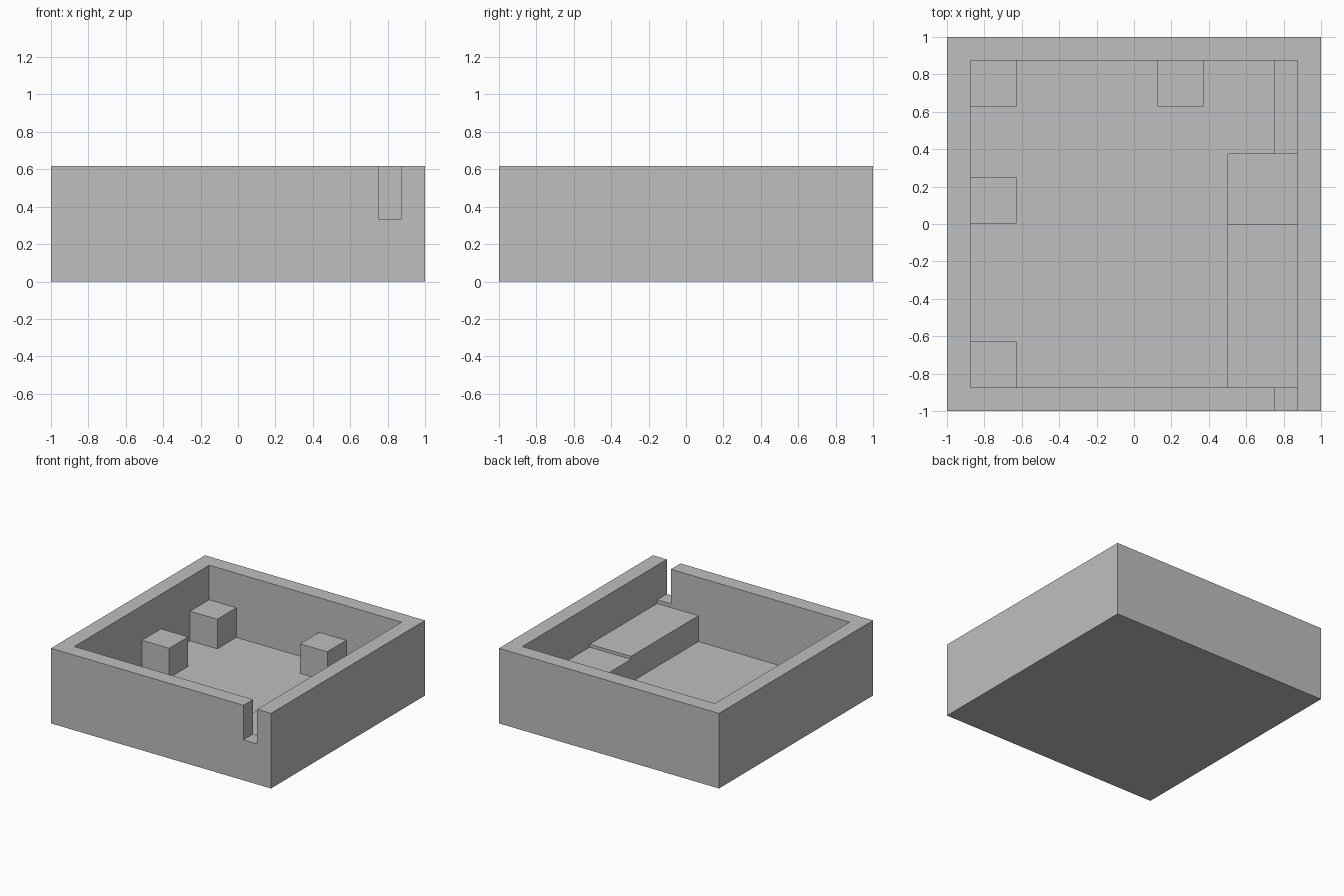
import bpy

cube = bpy.data.objects.get("Cube")
if cube:
    bpy.data.objects.remove(cube, do_unlink=True)

# Single matte grey
grey = bpy.data.materials.new("stone_grey")
grey.use_nodes = True
colour = (0.52, 0.52, 0.52, 1)
grey.diffuse_color = colour
grey.node_tree.nodes["Principled BSDF"].inputs["Base Color"].default_value = colour

HEIGHT = 0.617
INNER = 0.875      # inside face of the walls
FLOOR = 0.09       # top of the tray floor
LEDGE = 0.333      # top of the pedestals and bottom of the notch
SIDE = 0.247       # pedestal width


def box(name, x, y, z):
    """Axis-aligned box from (low, high) ranges."""
    spans = (x, y, z)
    bpy.ops.mesh.primitive_cube_add(size=1, location=[(a + b) / 2 for a, b in spans])
    ob = bpy.context.object
    ob.name = name
    ob.scale = [b - a for a, b in spans]
    bpy.ops.object.transform_apply(location=False, rotation=False, scale=True)
    ob.data.materials.append(grey)
    return ob


def cut(target, cutter):
    """Subtract the cutter, then discard it."""
    cutter.hide_render = True
    mod = target.modifiers.new("cut", "BOOLEAN")
    mod.operation = "DIFFERENCE"
    mod.solver = "EXACT"
    mod.object = cutter
    bpy.context.view_layer.objects.active = target
    bpy.ops.object.modifier_apply(modifier=mod.name)
    bpy.data.objects.remove(cutter, do_unlink=True)


# Open tray with a slot through the front wall
tray = box("tray", (-1, 1), (-1, 1), (0, HEIGHT))
cut(tray, box("cavity", (-INNER, INNER), (-INNER, INNER), (FLOOR, 1)))
cut(tray, box("slot", (0.75, INNER), (-1.1, -0.8), (LEDGE, 1)))

# Square pedestals along the walls, given by their low corner
pedestals = {
    "front_pedestal": (-INNER, -INNER),
    "middle_pedestal": (-INNER, 0.003),
    "corner_pedestal": (-INNER, INNER - SIDE),
    "back_pedestal": (0.125, INNER - SIDE),
}
for name, (x, y) in pedestals.items():
    box(name, (x, x + SIDE), (y, y + SIDE), (FLOOR, LEDGE))

# Stepped ledge descending from the slot to the back wall
box("upper_ledge", (0.5, INNER), (-INNER, 0), (FLOOR, 0.302))
box("lower_ledge", (0.5, INNER), (0, 0.377), (FLOOR, 0.278))
box("narrow_ledge", (0.75, INNER), (0.377, INNER), (FLOOR, 0.25))
